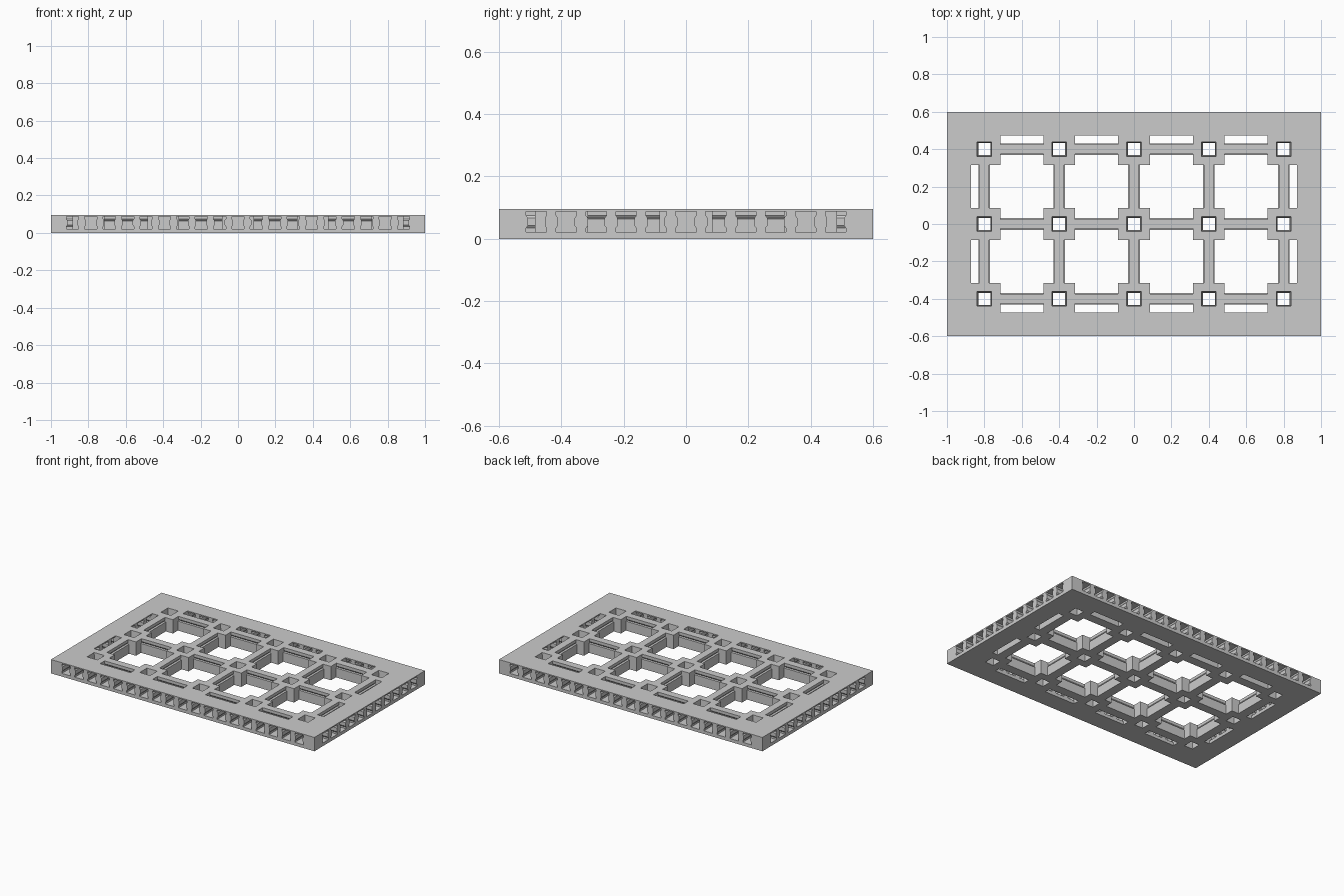
import bpy, bmesh
from mathutils import Matrix, Vector

if "Cube" in bpy.data.objects:
    bpy.data.objects.remove(bpy.data.objects["Cube"])

H = 0.095                      # overall height
XS = [-0.8, -0.4, 0, 0.4, 0.8]  # post columns
YS = [-0.4, 0, 0.4]            # post rows
POST = 0.085                   # post half width

grey = bpy.data.materials.new("mid_grey")
grey.use_nodes = True
grey.diffuse_color = (0.6, 0.6, 0.6, 1)
grey.node_tree.nodes["Principled BSDF"].inputs["Base Color"].default_value = (0.6, 0.6, 0.6, 1)


def finish(name, bm, helper=False):
    bmesh.ops.recalc_face_normals(bm, faces=bm.faces)
    mesh = bpy.data.meshes.new(name)
    bm.to_mesh(mesh)
    bm.free()
    mesh.materials.append(grey)
    ob = bpy.data.objects.new(name, mesh)
    bpy.context.collection.objects.link(ob)
    ob.hide_render = ob.hide_viewport = helper
    return ob


def prism(bm, profile, start, end, along_x):
    """Extrude a (side, height) profile along x or y."""
    rings = []
    for t in (start, end):
        rings.append([bm.verts.new((t, s, z) if along_x else (s, t, z)) for s, z in profile])
    a, b = rings
    bm.faces.new(a)
    bm.faces.new(b[::-1])
    for i in range(len(a)):
        j = (i + 1) % len(a)
        bm.faces.new((a[i], a[j], b[j], b[i]))


def mirrored(half, centre=0):
    return [(centre + s, z) for s, z in half] + [(centre - s, z) for s, z in reversed(half)]


def box(bm, x0, x1, y0, y1, z0, z1):
    prism(bm, [(y0, z0), (y1, z0), (y1, z1), (y0, z1)], x0, x1, True)


def cut(ob, cutter):
    mod = ob.modifiers.new("cut", "BOOLEAN")
    mod.operation = "DIFFERENCE"
    mod.solver = "EXACT"
    mod.use_self = True
    mod.object = cutter


# Outer frame: plate with its middle removed
bm = bmesh.new()
box(bm, -1, 1, -0.6, 0.6, 0, H)
frame = finish("outer_frame", bm)
bm = bmesh.new()
box(bm, -0.872, 0.872, -0.474, 0.474, -0.1, 0.2)
cut(frame, finish("frame_opening_cutter", bm, True))

# Waisted windows through all four sides of the frame
window = [(0.033, 0.022), (0.033, 0.034), (0.027, 0.042),
          (0.027, 0.067), (0.033, 0.075), (0.033, 0.087)]
bm = bmesh.new()
for side in (-1, 1):
    for i in range(19):
        prism(bm, mirrored(window, (i - 9) * 0.0983), side * 0.46, side * 0.7, False)
    for i in range(11):
        prism(bm, mirrored(window, (i - 5) * 0.096), side * 0.86, side * 1.1, True)
cut(frame, finish("window_cutter", bm, True))

# Square posts with tapered through holes
bm = bmesh.new()
for x in XS:
    for y in YS:
        loops = []
        for r, z in ((POST, 0), (POST, H), (0.039, H), (0.032, 0)):
            loops.append([bm.verts.new((x + sx * r, y + sy * r, z))
                          for sx, sy in ((-1, -1), (1, -1), (1, 1), (-1, 1))])
        for k in range(4):
            a, b = loops[k], loops[(k + 1) % 4]
            for i in range(4):
                j = (i + 1) % 4
                bm.faces.new((a[i], a[j], b[j], b[i]))
finish("grid_posts", bm)

# Rails between posts: wide foot, undercut neck, narrower head
rail = [(0.031, 0), (0.031, 0.064), (0.018, 0.066), (0.025, 0.075), (0.025, H)]
bm = bmesh.new()
for y in YS:
    for x0, x1 in zip(XS, XS[1:]):
        prism(bm, mirrored(rail, y), x0 + POST, x1 - POST, True)
finish("long_rails", bm)
bm = bmesh.new()
for x in XS:
    for y0, y1 in zip(YS, YS[1:]):
        prism(bm, mirrored(rail, x), y0 + POST, y1 - POST, False)
finish("cross_rails", bm)
